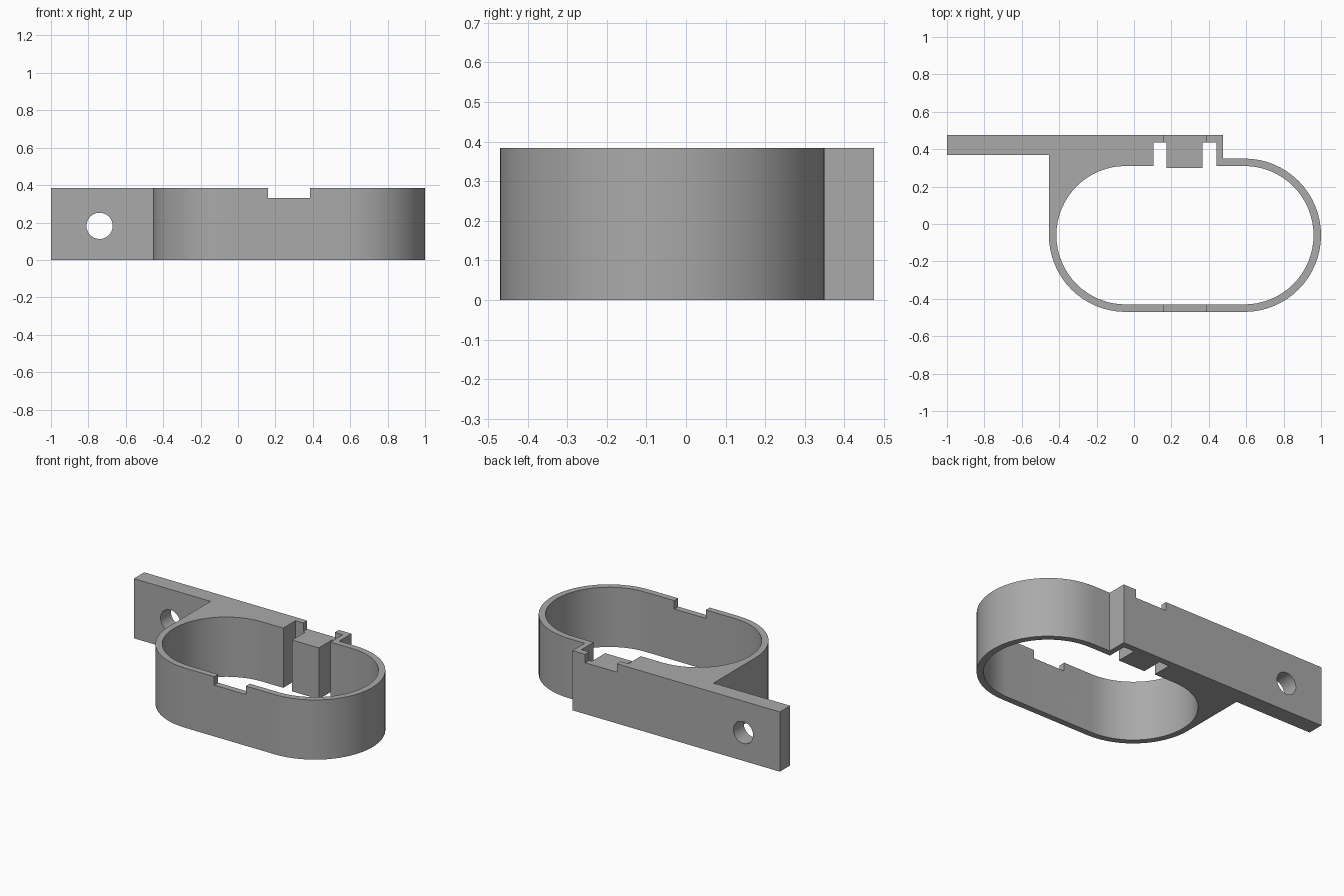
import bpy, bmesh
from math import sin, cos, pi
from mathutils import Matrix

cube = bpy.data.objects.get("Cube")
if cube:
    bpy.data.objects.remove(cube)

HEIGHT = 0.384
MID_Y = -0.06
LEFT_X, RIGHT_X = -0.045, 0.59

grey = bpy.data.materials.new("plain grey")
grey.use_nodes = True
colour = (0.4, 0.4, 0.4, 1)
grey.diffuse_color = colour
grey.node_tree.nodes["Principled BSDF"].inputs["Base Color"].default_value = colour


def arc(cx, radius, start, end, steps=32):
    angles = [start + (end - start) * i / steps for i in range(steps + 1)]
    return [(cx + radius * cos(a), MID_Y + radius * sin(a)) for a in angles]


def finish(bm, name):
    bmesh.ops.recalc_face_normals(bm, faces=bm.faces)
    mesh = bpy.data.meshes.new(name)
    bm.to_mesh(mesh)
    bm.free()
    mesh.materials.append(grey)
    obj = bpy.data.objects.new(name, mesh)
    bpy.context.collection.objects.link(obj)
    return obj


def prism(name, outline, z0, z1):
    bm = bmesh.new()
    face = bm.faces.new([bm.verts.new((x, y, z0)) for x, y in outline])
    grown = bmesh.ops.extrude_face_region(bm, geom=[face])["geom"]
    verts = [v for v in grown if isinstance(v, bmesh.types.BMVert)]
    bmesh.ops.translate(bm, verts=verts, vec=(0, 0, z1 - z0))
    return finish(bm, name)


# Outer body: rounded band, corner gusset and long mounting plate
outer = arc(RIGHT_X, 0.41, -pi / 2, pi / 2)
outer += [(0.475, 0.35), (0.475, 0.475), (-1, 0.475), (-1, 0.37), (-0.455, 0.37)]
outer += arc(LEFT_X, 0.41, pi, 1.5 * pi, 16)
clamp = prism("clamp_band_and_plate", outer, 0, HEIGHT)

# Opening with two pockets that leave a rectangular block between them
opening = arc(RIGHT_X, 0.37, -pi / 2, pi / 2)
opening += [(0.44, 0.31), (0.44, 0.435), (0.365, 0.435), (0.365, 0.30),
            (0.175, 0.30), (0.175, 0.435), (0.105, 0.435), (0.105, 0.31)]
opening += arc(LEFT_X, 0.37, pi / 2, 1.5 * pi)
cutters = [prism("opening_cutter", opening, -0.1, HEIGHT + 0.1)]

# Shallow notch across the top edge of both walls
notch = [(0.16, -0.6), (0.385, -0.6), (0.385, 0.6), (0.16, 0.6)]
cutters.append(prism("notch_cutter", notch, 0.33, HEIGHT + 0.1))

# Round screw hole in the plate
bm = bmesh.new()
bmesh.ops.create_cone(bm, cap_ends=True, segments=48, radius1=0.07, radius2=0.07, depth=0.4,
                      matrix=Matrix.Translation((-0.74, 0.42, 0.182)) @ Matrix.Rotation(pi / 2, 4, "X"))
cutters.append(finish(bm, "hole_cutter"))

for cutter in cutters:
    cutter.hide_render = True
    mod = clamp.modifiers.new(cutter.name, "BOOLEAN")
    mod.operation = "DIFFERENCE"
    mod.solver = "EXACT"
    mod.object = cutter

# Apply the cuts, remove the helpers and shade
bpy.context.view_layer.update()
graph = bpy.context.evaluated_depsgraph_get()
result = bpy.data.meshes.new_from_object(clamp.evaluated_get(graph))
clamp.modifiers.clear()
clamp.data = result
for cutter in cutters:
    bpy.data.objects.remove(cutter)

bpy.ops.object.select_all(action="DESELECT")
clamp.select_set(True)
bpy.context.view_layer.objects.active = clamp
bpy.ops.object.shade_smooth_by_angle(angle=pi / 6)
